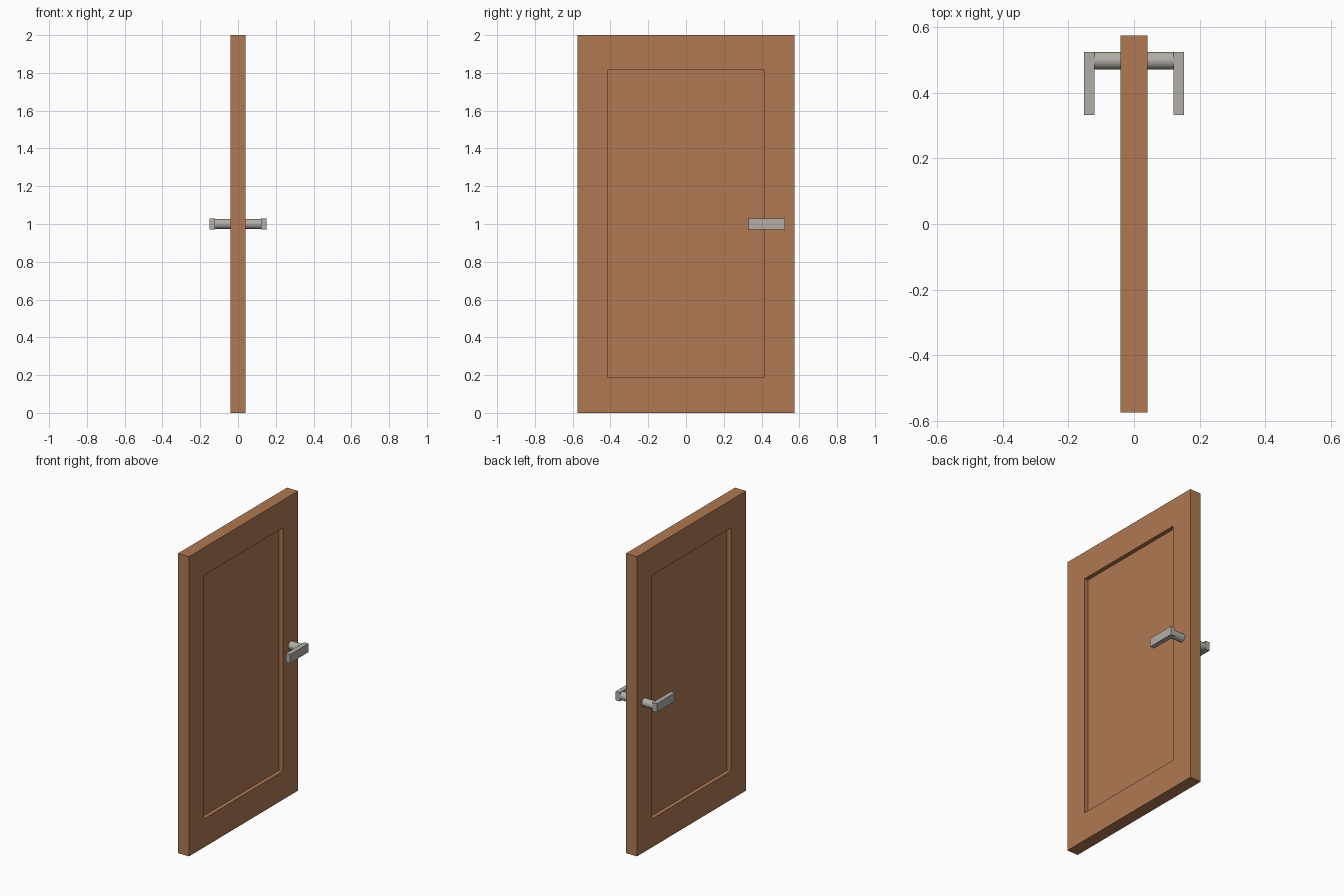
import bpy, bmesh, math
from mathutils import Matrix

if "Cube" in bpy.data.objects:
    bpy.data.objects.remove(bpy.data.objects["Cube"])


def material(name, rgb):
    m = bpy.data.materials.new(name)
    m.diffuse_color = (*rgb, 1)
    m.use_nodes = True
    m.node_tree.nodes["Principled BSDF"].inputs["Base Color"].default_value = m.diffuse_color
    return m


wood = material("warm_wood", (0.43, 0.19, 0.083))
metal = material("grey_metal", (0.45, 0.42, 0.39))


def finish(name, bm, mat):
    bmesh.ops.recalc_face_normals(bm, faces=bm.faces)
    me = bpy.data.meshes.new(name)
    bm.to_mesh(me)
    bm.free()
    me.materials.append(mat)
    ob = bpy.data.objects.new(name, me)
    bpy.context.collection.objects.link(ob)
    return ob


def box_mesh(lo, hi):
    bm = bmesh.new()
    size = [b - a for a, b in zip(lo, hi)]
    mid = [(a + b) / 2 for a, b in zip(lo, hi)]
    bmesh.ops.create_cube(bm, size=1, matrix=Matrix.Translation(mid) @ Matrix.Diagonal((*size, 1)))
    return bm


T, W, H = 0.041, 0.575, 2.0          # half thickness, half width, height
PY, PZ0, PZ1 = 0.415, 0.19, 1.815    # panel edges
DEPTH = 0.027

# Door leaf with a sunken panel on both faces
bm = box_mesh((-T, -W, 0), (T, W, H))
bm.normal_update()
for f in [f for f in bm.faces if abs(f.normal.x) > 0.9]:
    s = 1 if f.normal.x > 0 else -1
    bmesh.ops.inset_individual(bm, faces=[f], thickness=0.1)
    for v in f.verts:
        v.co.y = math.copysign(PY, v.co.y)
        v.co.z = PZ1 if v.co.z > H / 2 else PZ0
    # push the panel inward with straight side walls
    inner = bmesh.ops.extrude_discrete_faces(bm, faces=[f])["faces"][0]
    for v in inner.verts:
        v.co.x = s * (T - DEPTH)
finish("door_leaf", bm, wood)

# Handle on each side: round spindle and flat lever
for s, side in ((1, "right"), (-1, "left")):
    bm = bmesh.new()
    x0, x1 = T - 0.005, 0.122
    rot = Matrix.Rotation(math.pi / 2, 4, 'Y')
    bmesh.ops.create_cone(bm, cap_ends=True, segments=32, radius1=0.027, radius2=0.027,
                          depth=x1 - x0,
                          matrix=Matrix.Translation((s * (x0 + x1) / 2, 0.498, 1.0)) @ rot)
    for f in bm.faces:
        f.smooth = len(f.verts) == 4
    finish("handle_spindle_" + side, bm, metal)

    a, b = sorted((s * 0.121, s * 0.152))
    finish("handle_lever_" + side, box_mesh((a, 0.332, 0.972), (b, 0.525, 1.03)), metal)
